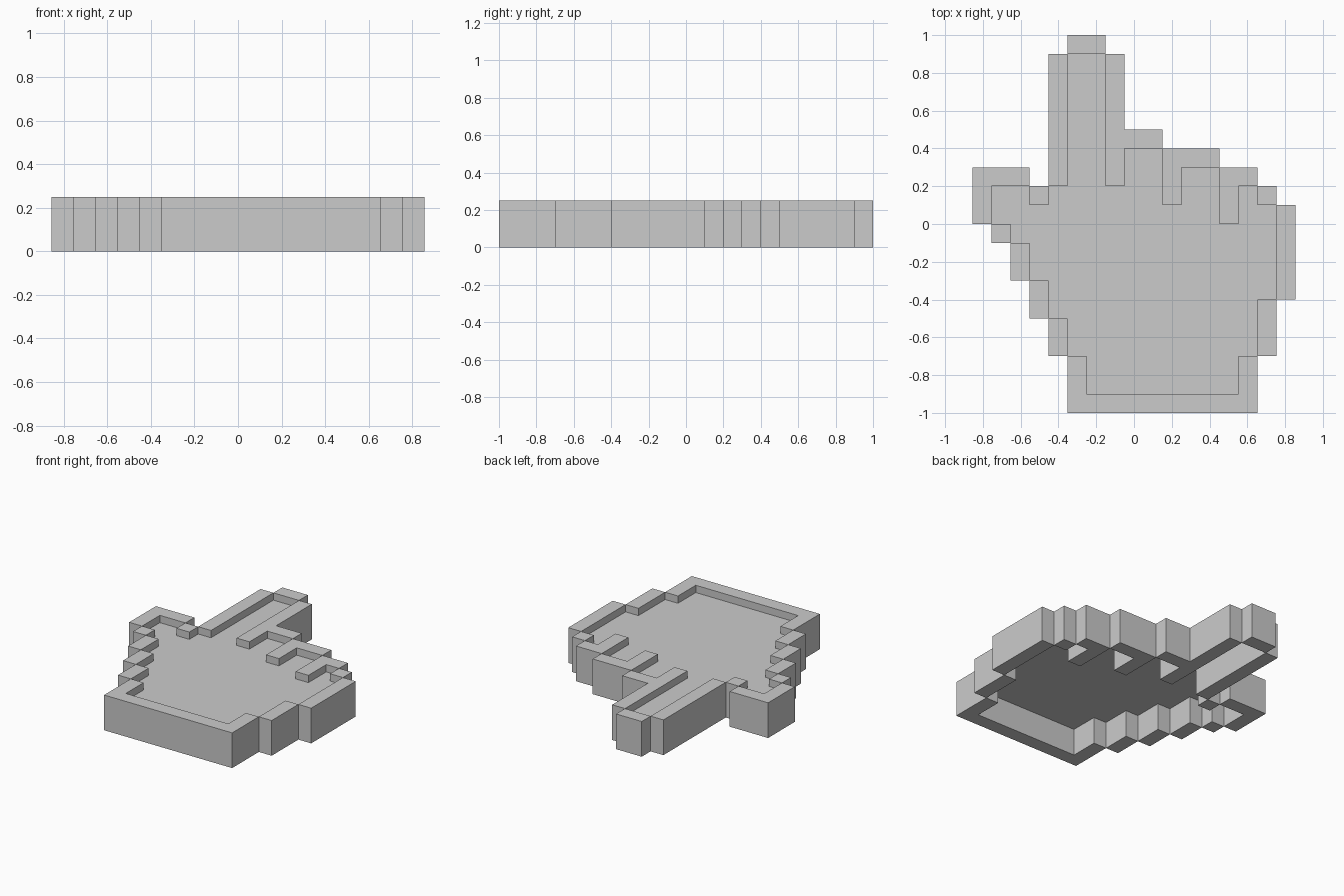
import bpy, bmesh, math

if "Cube" in bpy.data.objects:
    bpy.data.objects.remove(bpy.data.objects["Cube"])

PX, PY = 0.1006, 0.1          # pixel pitch
X0, Y0 = -0.855, -1.0         # lower left corner of the pixel grid
HEIGHT, FILL_LOW, FILL_HIGH = 0.25, 0.19, 0.198

# Outline strips as column start/end, row start/end
STRIPS = [
    (0, 3, 12, 13), (0, 1, 10, 13), (1, 2, 9, 10), (2, 3, 7, 9),      # thumb and left side
    (3, 4, 5, 7), (4, 5, 3, 5), (5, 6, 0, 3), (3, 4, 11, 12),
    (5, 15, 0, 1), (14, 15, 0, 3), (15, 16, 3, 6), (16, 17, 6, 11),   # wrist and right side
    (15, 16, 11, 12), (13, 15, 12, 13), (13, 14, 10, 13),             # folded fingers
    (10, 13, 13, 14), (10, 11, 11, 14), (8, 10, 14, 15),
    (7, 8, 12, 19), (5, 7, 19, 20), (4, 5, 12, 19),                   # pointing finger
]


def pixel_slab(name, cells, low, high):
    """Solid slab covering a set of pixels, with only its outer faces."""
    bm = bmesh.new()

    def quad(*corners):
        bm.faces.new([bm.verts.new((X0 + i * PX, Y0 + j * PY, z)) for i, j, z in corners])

    for i, j in cells:
        ring = [(i, j), (i + 1, j), (i + 1, j + 1), (i, j + 1)]
        quad(*[(a, b, high) for a, b in ring])
        quad(*[(a, b, low) for a, b in reversed(ring)])
        for k, (di, dj) in enumerate([(0, -1), (1, 0), (0, 1), (-1, 0)]):
            if (i + di, j + dj) not in cells:
                p, q = ring[k], ring[(k + 1) % 4]
                quad((*p, low), (*q, low), (*q, high), (*p, high))
    bmesh.ops.remove_doubles(bm, verts=bm.verts, dist=1e-4)
    bmesh.ops.dissolve_limit(bm, angle_limit=math.radians(1), verts=bm.verts, edges=bm.edges)
    mesh = bpy.data.meshes.new(name)
    bm.to_mesh(mesh)
    bm.free()
    obj = bpy.data.objects.new(name, mesh)
    bpy.context.collection.objects.link(obj)
    return obj


# Raised pixel outline
outline = {(i, j) for a, b, c, d in STRIPS for i in range(a, b) for j in range(c, d)}
pixel_slab("hand_outline", outline, 0.0, HEIGHT)

# Recessed palm sheet: flood fill inside the outline
palm, todo = set(), [(9, 8)]
while todo:
    i, j = todo.pop()
    if (i, j) in outline or (i, j) in palm or not (0 <= i < 17 and 0 <= j < 20):
        continue
    palm.add((i, j))
    todo += [(i + 1, j), (i - 1, j), (i, j + 1), (i, j - 1)]
pixel_slab("palm_fill", palm, FILL_LOW, FILL_HIGH)
